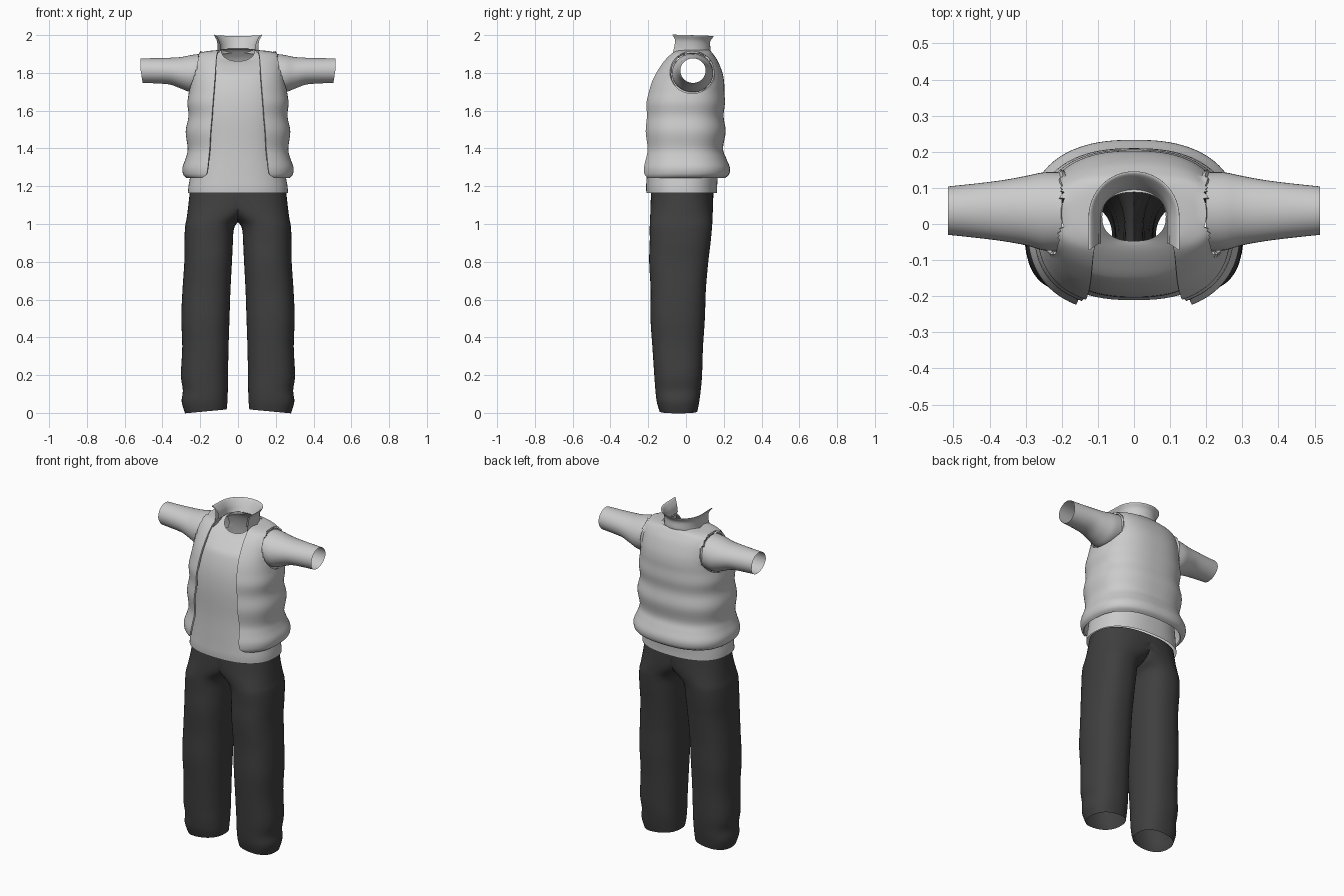
import bpy, bmesh, math

if "Cube" in bpy.data.objects:
    bpy.data.objects.remove(bpy.data.objects["Cube"])


def material(name, v):
    m = bpy.data.materials.new(name)
    m.diffuse_color = (v, v, v, 1)
    m.use_nodes = True
    m.node_tree.nodes["Principled BSDF"].inputs["Base Color"].default_value = m.diffuse_color
    return m


LIGHT = material("light grey cloth", 0.6)
DARK = material("charcoal cloth", 0.05)


def smooth_rows(table, steps=4):
    """Resample a table of profile rows with a Catmull-Rom spline."""
    rows, last = [], len(table) - 1
    for i in range(last):
        p = [table[max(0, min(last, i + k))] for k in (-1, 0, 1, 2)]
        for s in range(steps):
            t = s / steps
            rows.append([0.5 * (2 * b + (c - a) * t + (2 * a - 5 * b + 4 * c - d) * t * t
                                + (3 * b - a - 3 * c + d) * t ** 3) for a, b, c, d in zip(*p)])
    rows.append(list(table[-1]))
    return rows


def power(v, n):
    return math.copysign(abs(v) ** (2 / n), v)


def oval(a, rx, front, back, n):
    """Point of a rounded body section, angle 0 at the front."""
    mid, ry = (front + back) / 2, (back - front) / 2
    return rx * power(math.sin(a), n), mid - ry * power(math.cos(a), n)


def loft(rings, closed=True):
    bm = bmesh.new()
    grid = [[bm.verts.new(p) for p in r] for r in rings]
    n = len(grid[0])
    for lo, hi in zip(grid, grid[1:]):
        for j in range(n if closed else n - 1):
            k = (j + 1) % n
            bm.faces.new((lo[j], lo[k], hi[k], hi[j]))
    return bm


def cut_armholes(bm, min_x, cy, cz, ry, rz):
    """Open both armholes and round their edges to an ellipse."""
    def dist(p):
        return math.hypot((p.y - cy) / ry, (p.z - cz) / rz)
    doomed = []
    for f in bm.faces:
        c = f.calc_center_median()
        if abs(c.x) > min_x and dist(c) < 1:
            doomed.append(f)
    bmesh.ops.delete(bm, geom=doomed, context='FACES')
    for v in bm.verts:
        d = dist(v.co)
        if v.is_boundary and abs(v.co.x) > 0.15 and 0.6 < d < 1.4:
            v.co.y = cy + (v.co.y - cy) / d
            v.co.z = cz + (v.co.z - cz) / d


def finish(name, bm, mat, mirror=False, thick=0):
    me = bpy.data.meshes.new(name)
    bm.to_mesh(me)
    bm.free()
    ob = bpy.data.objects.new(name, me)
    bpy.context.collection.objects.link(ob)
    me.materials.append(mat)
    bpy.ops.object.select_all(action='DESELECT')
    ob.select_set(True)
    bpy.context.view_layer.objects.active = ob
    if mirror:
        m = ob.modifiers.new("mirror", 'MIRROR')
        m.merge_threshold = 0.0005
        bpy.ops.object.modifier_apply(modifier=m.name)
    if thick:
        m = ob.modifiers.new("lining", 'SOLIDIFY')
        m.thickness, m.offset = thick, -1
        bpy.ops.object.modifier_apply(modifier=m.name)
    bpy.ops.object.shade_smooth_by_angle(angle=math.radians(45))
    return ob


TAU = 2 * math.pi

# Trousers: one leg (z, inner x, outer x, front y, back y), mirrored
leg = [(.008, .06, .28, -.14, .06), (.06, .056, .298, -.155, .07),
       (.12, .054, .292, -.162, .078), (.20, .053, .302, -.168, .085),
       (.35, .05, .295, -.178, .09), (.50, .045, .30, -.188, .10),
       (.65, .04, .294, -.187, .105), (.80, .032, .284, -.195, .118),
       (.90, .027, .284, -.192, .13), (.985, .018, .28, -.192, .138),
       (1.03, -.03, .272, -.19, .14), (1.09, -.14, .264, -.188, .143),
       (1.17, -.25, .255, -.185, .145)]
rings = []
for z, xi, xo, yf, yb in smooth_rows(leg):
    ring = []
    for j in range(48):
        x, y = oval(TAU * j / 48, (xo - xi) / 2, yf, yb, 2.35)
        x = max(0, x + (xi + xo) / 2)
        hem = max(0, 1 - z / .06) * .012 * (.17 - x) / .11
        ring.append((x, y, z + hem))
    rings.append(ring)
bm = loft(rings)
inside = [f for f in bm.faces if all(v.co.x < 1e-5 for v in f.verts)]
bmesh.ops.delete(bm, geom=inside, context='FACES')
finish("trousers", bm, DARK, mirror=True)

# Shirt body (z, half width, front y, back y) with a dipped front neckline
shirt = [(1.165, .265, -.21, .165), (1.20, .262, -.211, .165),
         (1.26, .252, -.208, .168), (1.40, .235, -.203, .17),
         (1.55, .24, -.204, .178), (1.65, .24, -.196, .183),
         (1.73, .235, -.177, .182), (1.80, .228, -.147, .17),
         (1.86, .215, -.105, .147), (1.893, .185, -.078, .122),
         (1.91, .14, -.06, .105), (1.918, .088, -.047, .088)]
rings = []
for z, rx, yf, yb in smooth_rows(shirt):
    w = max(0, min(1, (z - 1.78) / .138))
    ring = []
    for j in range(72):
        a = TAU * j / 72
        x, y = oval(a, rx, yf, yb, 2.4)
        ring.append((x, y, z - w * (.055 * max(0, math.cos(a)) + .012 * min(0, math.cos(a)))))
    rings.append(ring)
bm = loft(rings)
cut_armholes(bm, .15, .035, 1.803, .102, .092)
finish("shirt_body", bm, LIGHT)

# Short sleeves (x, centre y, centre z, half depth, half height)
sleeve = [(.20, .035, 1.803, .108, .098), (.25, .035, 1.796, .108, .098),
          (.30, .037, 1.80, .096, .084), (.36, .037, 1.809, .085, .071),
          (.43, .037, 1.811, .076, .067), (.515, .037, 1.812, .067, .065)]
rings = []
for x, cy, cz, ry, rz in smooth_rows(sleeve):
    ring = []
    for j in range(40):
        a = TAU * j / 40
        slant = .01 * max(0, (x - .4) / .115) * min(0, math.sin(a))
        ring.append((x + slant, cy + ry * math.cos(a), cz + rz * math.sin(a)))
    rings.append(ring)
finish("sleeves", loft(rings), LIGHT, mirror=True)

# Padded vest (z, half width, front y, back y, half width of the open front)
vest = [(1.243, .272, -.24, .205, .192), (1.262, .29, -.247, .228, .168),
        (1.30, .294, -.246, .232, .16), (1.35, .276, -.235, .212, .155),
        (1.40, .266, -.226, .196, .15), (1.49, .277, -.233, .21, .145),
        (1.57, .262, -.226, .199, .138), (1.64, .268, -.226, .206, .133),
        (1.70, .259, -.212, .203, .128), (1.75, .253, -.196, .202, .124),
        (1.80, .249, -.17, .193, .12), (1.86, .242, -.128, .17, .116),
        (1.898, .226, -.09, .145, .112), (1.914, .17, -.07, .132, .106),
        (1.92, .115, -.06, .125, .098)]
rings = []
for z, rx, yf, yb, gap in smooth_rows(vest):
    n = 2.45
    a0 = math.asin(min(1, (gap / rx) ** (n / 2)))
    ring = []
    for j in range(81):
        x, y = oval(a0 + (TAU - 2 * a0) * j / 80, rx, yf, yb, n)
        ring.append((x, y, z))
    rings.append(ring)
bm = loft(rings, closed=False)
cut_armholes(bm, .2, .033, 1.803, .118, .112)
finish("vest", bm, LIGHT, thick=.01)

# Standing collar: horseshoe rows (z, half width, front y, back y), outside then inside
collar = [(1.875, .118, -.075, .122), (1.92, .108, -.066, .13),
          (1.965, .112, -.058, .128), (1.992, .126, -.072, .146),
          (1.99, .117, -.068, .136), (1.96, .1, -.056, .115),
          (1.925, .092, -.054, .094)]
rings = []
for z, rx, yf, yb in smooth_rows(collar):
    ring = []
    for j in range(41):
        t = j / 40 * 2 - 1
        s = abs(t)
        if s > .65:      # straight front legs
            x, y = rx, .02 + (yf - .02) * (s - .65) / .35
        else:            # rounded back
            b = s / .65 * math.pi / 2
            x, y = rx * math.sin(b), .02 + (yb - .02) * math.cos(b)
        lift = .008 * s if z > 1.95 else .035 * (1 - s) * max(0, 1.92 - z) / .045
        ring.append((-x if t > 0 else x, y, z + lift))
    rings.append(ring)
finish("collar", loft(rings, closed=False), LIGHT)
